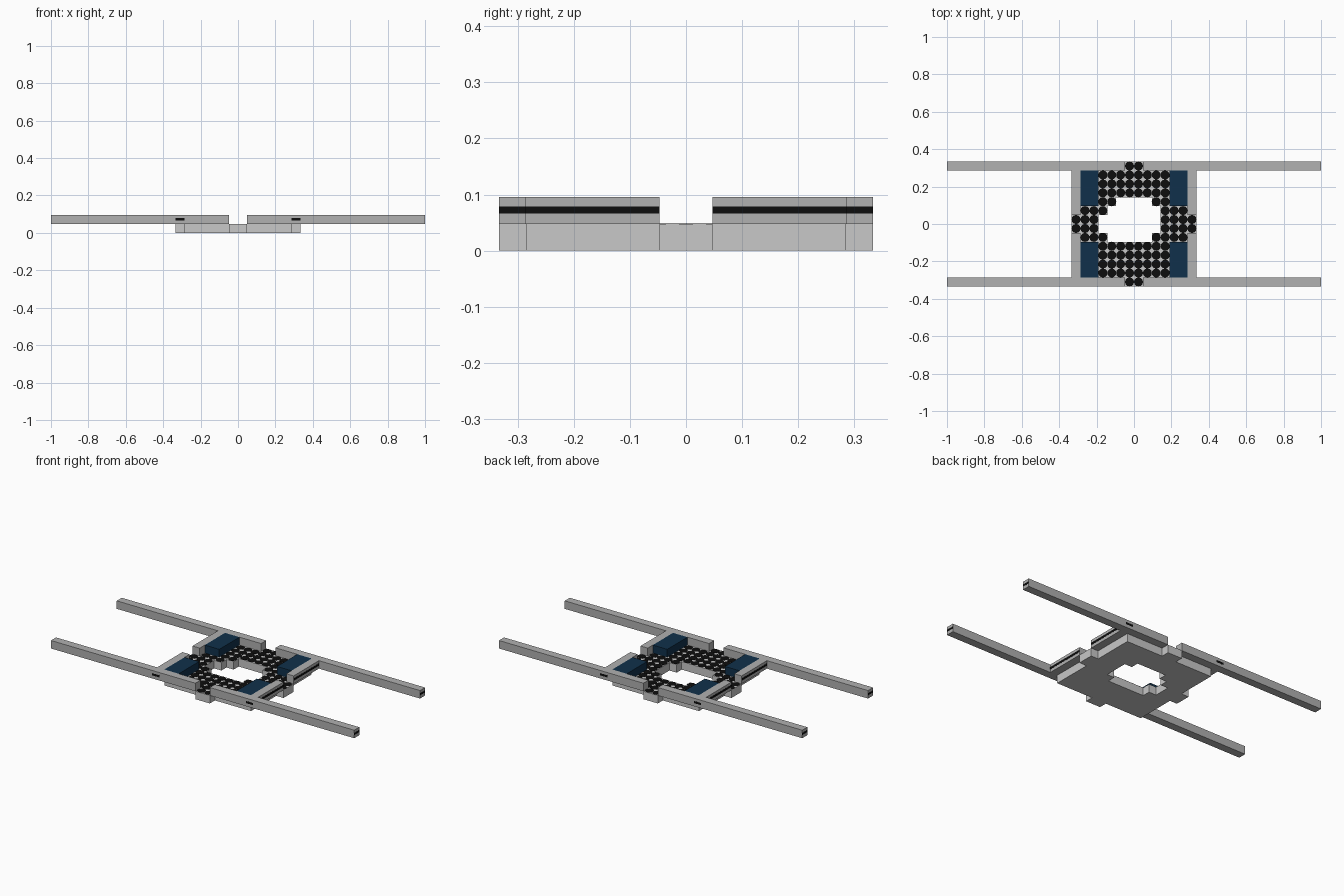
import bpy, bmesh, math
from mathutils import Matrix

if "Cube" in bpy.data.objects:
    bpy.data.objects.remove(bpy.data.objects["Cube"])

U = 1 / 21          # one grid module
T = 0.001           # thickness of painted marks


def material(name, rgb):
    m = bpy.data.materials.new(name)
    m.diffuse_color = (*rgb, 1)
    m.use_nodes = True
    m.node_tree.nodes["Principled BSDF"].inputs["Base Color"].default_value = m.diffuse_color
    return m


PALE = material("pale_grey", (0.58, 0.58, 0.58))
GREY = material("beam_grey", (0.44, 0.44, 0.44))
BLACK = material("black", (0.004, 0.004, 0.004))
NAVY = material("navy_blue", (0.005, 0.03, 0.07))


def finish(name, bm, mat):
    bmesh.ops.recalc_face_normals(bm, faces=bm.faces)
    me = bpy.data.meshes.new(name)
    bm.to_mesh(me)
    bm.free()
    me.materials.append(mat)
    ob = bpy.data.objects.new(name, me)
    bpy.context.collection.objects.link(ob)
    return ob


def add_box(bm, lo, hi):
    c = [(a + b) / 2 for a, b in zip(lo, hi)]
    s = [abs(b - a) for a, b in zip(lo, hi)]
    bmesh.ops.create_cube(bm, size=1, matrix=Matrix.Translation(c) @ Matrix.Diagonal((*s, 1)))


def four_way(name, lo, hi, mat):
    """One box repeated in all four quadrants."""
    bm = bmesh.new()
    for sx in (-1, 1):
        for sy in (-1, 1):
            add_box(bm, (lo[0] * sx, lo[1] * sy, lo[2]), (hi[0] * sx, hi[1] * sy, hi[2]))
    return finish(name, bm, mat)


# Rounded, stepped opening: grid row -> first and last open column
HOLE = {2: (-2, 2), 1: (-3, 3), 0: (-4, 3), -1: (-4, 3), -2: (-3, 2)}


def is_plate(i, j):
    if -6 <= i < 6 and -6 <= j < 6:
        a, b = HOLE.get(j, (0, 0))
        return not a <= i < b
    return (i in (-7, 6) and j in (-1, 0)) or (j in (-7, 6) and i in (-1, 0))


cells = [(i, j) for i in range(-7, 7) for j in range(-7, 7) if is_plate(i, j)]

# Base plate with four tabs: cells extruded upward as one shell
bm = bmesh.new()
for i, j in cells:
    bm.faces.new([bm.verts.new(((i + a) * U, (j + b) * U, 0))
                  for a, b in ((0, 0), (1, 0), (1, 1), (0, 1))])
bmesh.ops.remove_doubles(bm, verts=bm.verts, dist=1e-5)
ext = bmesh.ops.extrude_face_region(bm, geom=bm.faces[:], use_keep_orig=True)
bmesh.ops.translate(bm, vec=(0, 0, U), verts=[v for v in ext["geom"] if isinstance(v, bmesh.types.BMVert)])
finish("base_plate", bm, PALE)

# Flat black dots on every exposed cell of the plate
bm = bmesh.new()
for i, j in cells:
    x, y = (i + 0.5), (j + 0.5)
    if abs(x) > 4 and 2 < abs(y) < 6:
        continue
    bmesh.ops.create_cone(bm, cap_ends=True, segments=12, radius1=U * 0.51, radius2=U * 0.51,
                          depth=T, matrix=Matrix.Translation((x * U, y * U, U + T / 2)))
finish("plate_dots", bm, BLACK)

# Long rails front and back, shorter beams on the sides
four_way("long_rail", (U, 6 * U, U), (21 * U, 7 * U, 2 * U), GREY)
four_way("side_beam", (6 * U, U, U), (7 * U, 6 * U, 2 * U), GREY)

# Corner blocks
four_way("corner_block", (4 * U, 2 * U, U), (6 * U, 6 * U, 2 * U), NAVY)

# Black stripes on the beam sides and ends
Z0, Z1 = 0.066, 0.079
four_way("side_beam_stripe", (7 * U, U, Z0), (7 * U + T, 6 * U, Z1), BLACK)
four_way("rail_end_stripe", (21 * U - T, 6 * U, Z0), (21 * U + T / 4, 7 * U, Z1), BLACK)
four_way("side_beam_end_mark", (6 * U, 7 * U - T, Z0), (7 * U, 7 * U + T / 4, Z1), BLACK)
